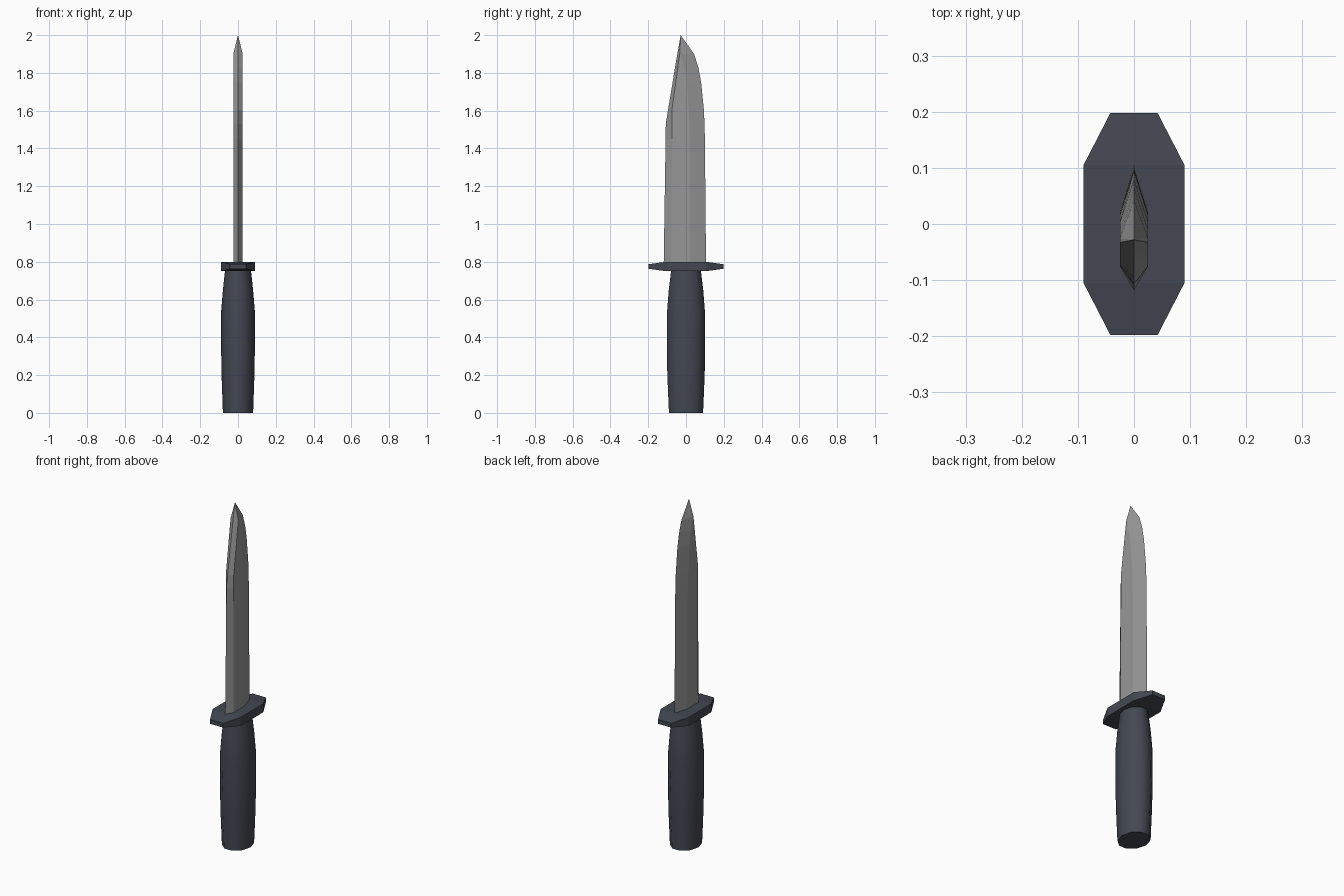
import bpy, bmesh, math

if "Cube" in bpy.data.objects:
    bpy.data.objects.remove(bpy.data.objects["Cube"])


def material(name, rgb):
    m = bpy.data.materials.new(name)
    m.diffuse_color = (*rgb, 1)
    m.use_nodes = True
    m.node_tree.nodes["Principled BSDF"].inputs["Base Color"].default_value = m.diffuse_color
    return m


STEEL = material("steel grey", (0.31, 0.31, 0.31))
DARK = material("dark slate", (0.056, 0.064, 0.084))


def loft(name, rings, mat, tip=None):
    """Skin closed rings of points, with a cap or a pointed tip on top."""
    bm = bmesh.new()
    vs = [[bm.verts.new(p) for p in r] for r in rings]
    n = len(vs[0])
    for a, b in zip(vs, vs[1:]):
        for i in range(n):
            j = (i + 1) % n
            bm.faces.new((a[i], a[j], b[j], b[i]))
    bm.faces.new(vs[0][::-1])
    if tip:
        t = bm.verts.new(tip)
        for i in range(n):
            bm.faces.new((vs[-1][i], vs[-1][(i + 1) % n], t))
    else:
        bm.faces.new(vs[-1])
    bmesh.ops.remove_doubles(bm, verts=bm.verts, dist=1e-5)
    bmesh.ops.recalc_face_normals(bm, faces=bm.faces)
    me = bpy.data.meshes.new(name)
    bm.to_mesh(me)
    bm.free()
    me.materials.append(mat)
    ob = bpy.data.objects.new(name, me)
    bpy.context.collection.objects.link(ob)
    return ob


# Handle: swollen oval grip, (z, half width x, half width y)
SIDES = 10
grip = [(0, .08, .095), (.2, .087, .104), (.38, .09, .107), (.54, .089, .105), (.65, .08, .096), (.76, .068, .082)]
rings = [[(rx * math.cos(math.tau * i / SIDES), ry * math.sin(math.tau * i / SIDES), z)
          for i in range(SIDES)] for z, rx, ry in grip]
handle = loft("handle", rings, DARK)
bpy.context.view_layer.objects.active = handle
handle.select_set(True)
bpy.ops.object.shade_smooth_by_angle(angle=math.radians(50))

# Guard: octagonal plate, thinner toward both ends, (y, half width x, bottom, top)
ends = [(-.198, .042, .763, .787), (-.105, .09, .75, .8), (.105, .09, .75, .8), (.198, .042, .763, .787)]
loft("guard", [[(-w, y, lo), (w, y, lo), (w, y, hi), (-w, y, hi)]
               for y, w, lo, hi in ends], DARK)

# Blade: six-sided section, (z, spine y, back ridge y, front ridge y, cutting edge y)
T = .025
blade = [(.79, -.118, -.077, .022, .106), (1.45, -.108, -.075, .02, .1),
         (1.53, -.107, -.075, .018, .098), (1.6, -.096, -.075, .015, .095),
         (1.75, -.071, -.054, .003, .08), (1.83, -.058, -.043, -.01, .065),
         (1.9, -.046, -.033, -.026, .043)]
rings = [[(0, s, z), (T, b, z), (T, f, z), (0, e, z), (-T, f, z), (-T, b, z)]
         for z, s, b, f, e in blade]
loft("blade", rings, STEEL, tip=(0, -.028, 2))
